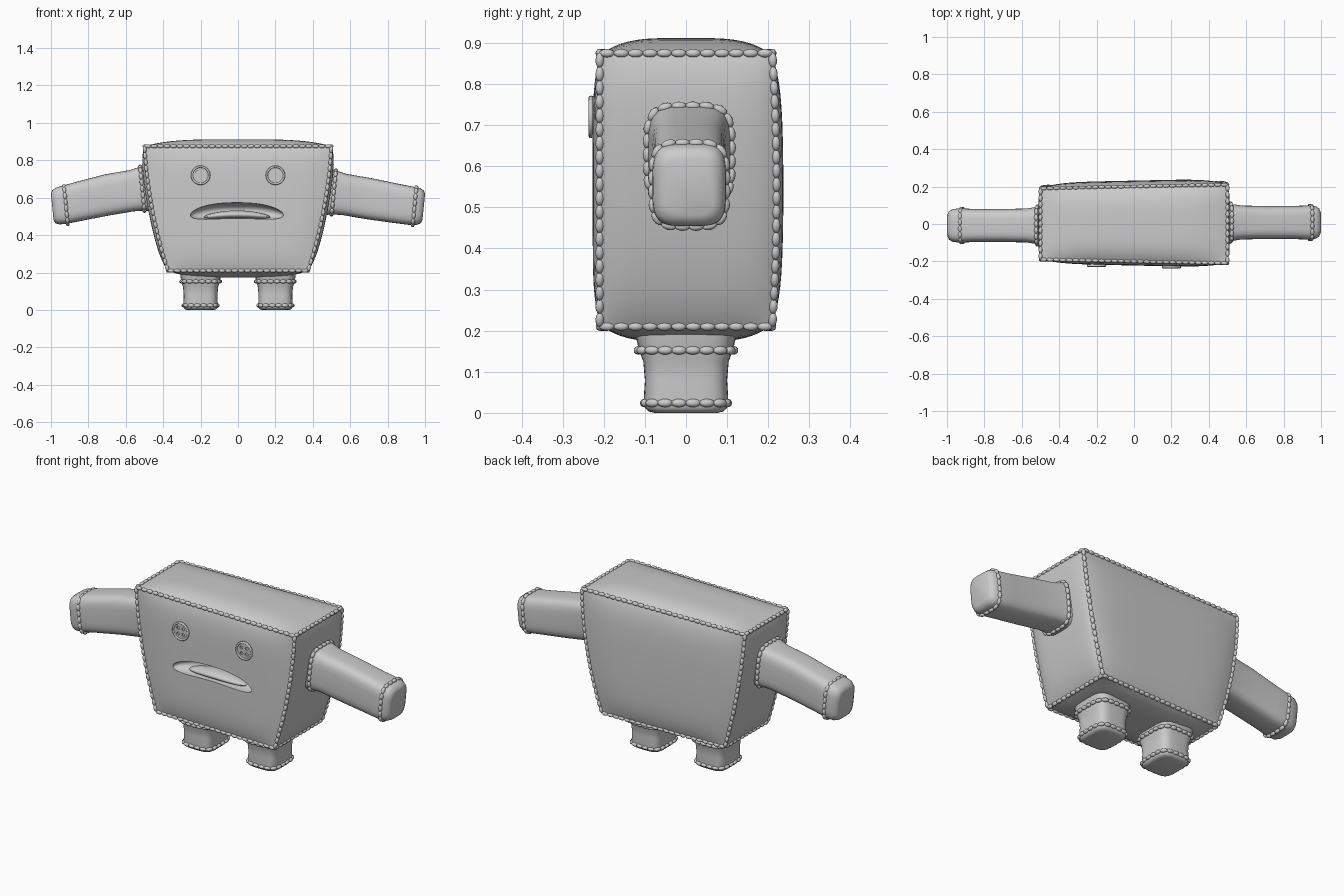
import bpy, bmesh, math
from mathutils import Vector, Matrix

old = bpy.data.objects.get("Cube")
if old:
    bpy.data.objects.remove(old, do_unlink=True)

grey = bpy.data.materials.new("soft grey")
grey.use_nodes = True
grey.diffuse_color = (0.6, 0.6, 0.6, 1)
grey.node_tree.nodes["Principled BSDF"].inputs["Base Color"].default_value = (0.6, 0.6, 0.6, 1)


def finish(name, bm, angle=40):
    """Turn a bmesh into a smooth shaded grey object."""
    bmesh.ops.recalc_face_normals(bm, faces=bm.faces[:])
    mesh = bpy.data.meshes.new(name)
    bm.to_mesh(mesh)
    bm.free()
    mesh.materials.append(grey)
    obj = bpy.data.objects.new(name, mesh)
    bpy.context.collection.objects.link(obj)
    smooth(obj, angle)
    return obj


def smooth(obj, angle):
    bpy.ops.object.select_all(action='DESELECT')
    obj.select_set(True)
    bpy.context.view_layer.objects.active = obj
    bpy.ops.object.shade_smooth_by_angle(angle=math.radians(angle))


def cut(obj, cutter, angle=40):
    """Subtract a cutter and discard it."""
    mod = obj.modifiers.new("cut", 'BOOLEAN')
    mod.operation = 'DIFFERENCE'
    mod.solver = 'EXACT'
    mod.object = cutter
    cutter.hide_render = True
    bpy.context.view_layer.objects.active = obj
    bpy.ops.object.modifier_apply(modifier=mod.name)
    bpy.data.objects.remove(cutter, do_unlink=True)
    smooth(obj, angle)


def power(value, exponent):
    return math.copysign(abs(value) ** exponent, value)


def section(center, u, v, n=40):
    """Closed rounded-rectangle outline."""
    c, u, v = Vector(center), Vector(u), Vector(v)
    angles = [2 * math.pi * i / n for i in range(n)]
    return [c + u * power(math.cos(a), 0.5) + v * power(math.sin(a), 0.5) for a in angles]


def loft(name, outlines):
    bm = bmesh.new()
    rings = [[bm.verts.new(p) for p in outline] for outline in outlines]
    for a, b in zip(rings, rings[1:]):
        for i in range(len(a)):
            j = (i + 1) % len(a)
            bm.faces.new((a[i], a[j], b[j], b[i]))
    bm.faces.new(rings[0])
    bm.faces.new(rings[-1])
    return finish(name, bm, 50)


def stitches(name, paths, spacing=0.034):
    """Rows of small oval beads laid evenly along polylines."""
    bm = bmesh.new()
    for path in paths:
        lengths = [(b - a).length for a, b in zip(path, path[1:])]
        total = sum(lengths)
        count = max(2, round(total / spacing))
        for k in range(count):
            d, i = total * (k + 0.5) / count, 0
            while d > lengths[i] and i < len(lengths) - 1:
                d -= lengths[i]
                i += 1
            step = path[i + 1] - path[i]
            spot = path[i] + step * (d / lengths[i])
            turn = step.to_track_quat('Z', 'Y').to_matrix().to_4x4()
            size = Matrix.Diagonal((0.0105, 0.0105, 0.019, 1))
            bmesh.ops.create_icosphere(bm, subdivisions=2, radius=1,
                                       matrix=Matrix.Translation(spot) @ turn @ size)
    return finish(name, bm, 60)


def closed(outline):
    return outline + outline[:1]


def body_point(u, v, w):
    """Map a unit cube to the stuffed, tapered body."""
    half = 0.4375 + 0.0625 * w + 0.022 * (1 - w * w)
    x = u * (half + 0.022 * (1 - v ** 6) * (1 - w ** 6))
    depth = 0.2 + 0.01 * u + (0.01 * (1 - w * w) if v > 0 else 0)
    y = v * (depth + 0.022 * (1 - u ** 6) * (1 - w ** 6))
    z = 0.5425 + w * (0.3325 + 0.037 * (1 - u ** 4) * (1 - v ** 4))
    return Vector((x, y, z))


# Body
bm = bmesh.new()
bmesh.ops.create_cube(bm, size=2)
bmesh.ops.subdivide_edges(bm, edges=bm.edges[:], cuts=23, use_grid_fill=True)
for vert in bm.verts:
    vert.co = body_point(*[math.sin(c * math.pi / 2) for c in vert.co])
body = finish("body", bm)

# Mouth hollow, bent downward at its ends
bm = bmesh.new()
bmesh.ops.create_uvsphere(bm, u_segments=48, v_segments=24, radius=1)
for vert in bm.verts:
    x, y, z = vert.co
    r = math.hypot(x, z) or 1
    wide = power(x / r, 0.6) * r
    vert.co = (0.25 * wide - 0.005, 0.085 * y - 0.215, 0.042 * z + 0.532 - 0.025 * wide * wide)
cut(body, finish("mouth_cutter", bm))

# Tongue lying in the mouth
bm = bmesh.new()
bmesh.ops.create_uvsphere(bm, u_segments=32, v_segments=16, radius=1)
for vert in bm.verts:
    x, y, z = vert.co
    vert.co = (0.18 * x - 0.005, 0.05 * y - 0.165, 0.022 * z + 0.51 - 0.015 * x * x)
finish("tongue", bm)

# Stitching on all twelve body edges
ramp = [i / 12 - 1 for i in range(25)]
seams = []
for a in (-1, 1):
    for b in (-1, 1):
        seams.append([body_point(t, a, b) for t in ramp])
        seams.append([body_point(a, t, b) for t in ramp])
        seams.append([body_point(a, b, t) for t in ramp])
stitches("body_stitches", seams)

# Button eyes with a raised rim and four holes
facing = Matrix.Rotation(math.pi / 2, 4, 'X')
for side, label in ((1, "left"), (-1, "right")):
    spot = Vector((side * 0.2, body_point(side * 0.4, -1, 0.53).y, 0.72))
    place = Matrix.Translation(spot) @ facing
    bm = bmesh.new()
    bmesh.ops.create_cone(bm, cap_ends=True, segments=32, radius1=0.05, radius2=0.05,
                          depth=0.014, matrix=place)
    button = finish(label + "_button_eye", bm)
    bm = bmesh.new()
    for a in (-1, 1):
        for b in (-1, 1):
            hole = place @ Matrix.Translation((a * 0.016, b * 0.016, 0))
            bmesh.ops.create_cone(bm, cap_ends=True, segments=12, radius1=0.009,
                                  radius2=0.009, depth=0.1, matrix=hole)
    cut(button, finish("hole_cutter", bm))
    bpy.ops.mesh.primitive_torus_add(major_radius=0.046, minor_radius=0.006, major_segments=32,
                                     minor_segments=8, location=spot - Vector((0, 0.006, 0)),
                                     rotation=(math.pi / 2, 0, 0))
    rim = bpy.context.object
    rim.name = label + "_button_rim"
    rim.data.materials.append(grey)
    smooth(rim, 60)

# Arm stations: distance out, centre height, half height, half depth
ARM = [(0.46, 0.64, 0.125, 0.105), (0.515, 0.638, 0.117, 0.1), (0.57, 0.627, 0.11, 0.091),
       (0.7, 0.605, 0.11, 0.088), (0.85, 0.575, 0.105, 0.088), (0.93, 0.559, 0.102, 0.092),
       (0.965, 0.554, 0.098, 0.088), (0.985, 0.551, 0.088, 0.077), (0.993, 0.55, 0.07, 0.06)]
# Leg stations: height, half width, half depth
LEG = [(0.2, 0.11, 0.125), (0.155, 0.104, 0.115), (0.125, 0.094, 0.104), (0.08, 0.09, 0.1),
       (0.03, 0.092, 0.103), (0.012, 0.09, 0.1), (0.003, 0.082, 0.09), (0, 0.07, 0.076)]

for side, label in ((1, "left"), (-1, "right")):
    def arm_ring(d, z, tall, deep):
        lift = -side * 0.01 * min(1, (1 - d) * 4)
        return section((side * d, side * 0.008, z + lift), (0, deep, 0),
                       (side * tall * 0.1, 0, tall))

    def leg_ring(z, wide, deep):
        return section((side * 0.2, 0, z), (wide, 0, 0), (0, deep, 0))

    # Arms
    loft(label + "_arm", [arm_ring(*s) for s in ARM])
    cuff = 0.932 + side * 0.012
    stitches(label + "_arm_stitches", [closed(arm_ring(0.512, 0.638, 0.119, 0.103)),
                                       closed(arm_ring(cuff, 0.557, 0.102, 0.09))])
    # Legs
    loft(label + "_leg", [leg_ring(*s) for s in LEG])
    stitches(label + "_leg_stitches", [closed(leg_ring(0.152, 0.104, 0.117)),
                                       closed(leg_ring(0.024, 0.092, 0.102))])
